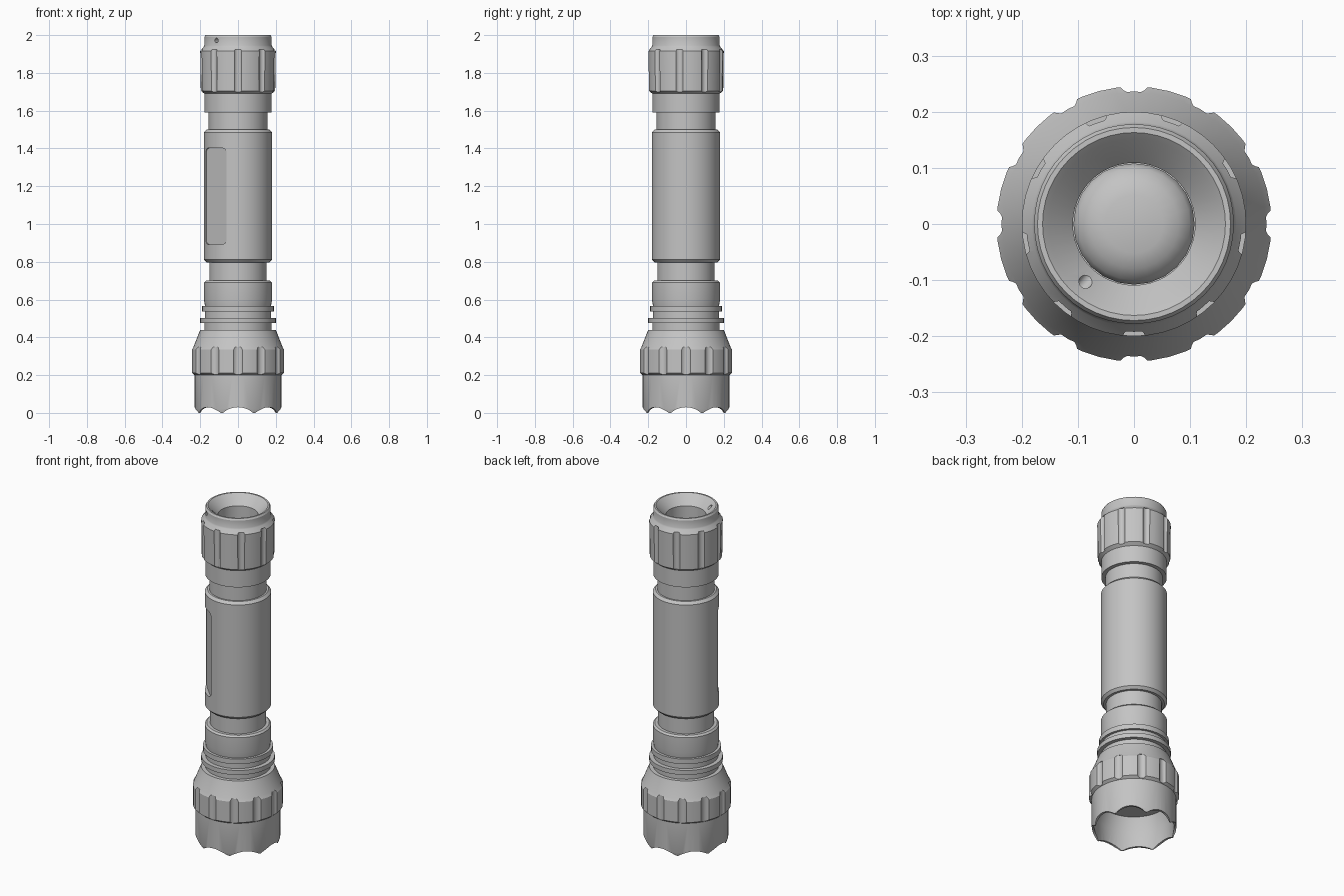
import bpy, bmesh, math
from math import cos, sin, radians, pi
from mathutils import Matrix, Vector

cube = bpy.data.objects.get("Cube")
if cube:
    bpy.data.objects.remove(cube, do_unlink=True)

metal = bpy.data.materials.new("grey_metal")
metal.use_nodes = True
GREY = (0.55, 0.55, 0.55, 1)
metal.diffuse_color = GREY
metal.node_tree.nodes["Principled BSDF"].inputs["Base Color"].default_value = GREY


def add_object(name, bm):
    bmesh.ops.recalc_face_normals(bm, faces=bm.faces)
    mesh = bpy.data.meshes.new(name)
    bm.to_mesh(mesh)
    bm.free()
    obj = bpy.data.objects.new(name, mesh)
    bpy.context.collection.objects.link(obj)
    mesh.materials.append(metal)
    return obj


def lathe(name, profile, steps=48):
    """Spin a (radius, height) profile that starts and ends on the axis."""
    bm = bmesh.new()
    verts = [bm.verts.new((r, 0, z)) for r, z in profile]
    edges = [bm.edges.new(pair) for pair in zip(verts, verts[1:])]
    bmesh.ops.spin(bm, geom=verts + edges, cent=(0, 0, 0), axis=(0, 0, 1),
                   angle=2 * pi, steps=steps, use_merge=True)
    bmesh.ops.remove_doubles(bm, verts=bm.verts, dist=1e-4)
    return add_object(name, bm)


def rod(bm, centre, axis, radius, length, segments=20):
    """Add a cylinder lying along the given axis."""
    turn = Vector(axis).to_track_quat("Z", "Y").to_matrix().to_4x4()
    bmesh.ops.create_cone(bm, cap_ends=True, segments=segments, radius1=radius,
                          radius2=radius, depth=length,
                          matrix=Matrix.Translation(centre) @ turn)


def cut(obj, bm):
    """Subtract the cutter mesh from the object and bake the result."""
    cutter = add_object("cutter", bm)
    cutter.hide_render = True
    mod = obj.modifiers.new("cut", "BOOLEAN")
    mod.operation, mod.solver, mod.object = "DIFFERENCE", "EXACT", cutter
    graph = bpy.context.evaluated_depsgraph_get()
    baked = bpy.data.meshes.new_from_object(obj.evaluated_get(graph))
    obj.modifiers.clear()
    obj.data = baked
    bpy.data.objects.remove(cutter, do_unlink=True)


def flutes(count, orbit, radius, low, high):
    bm = bmesh.new()
    for i in range(count):
        a = -pi / 2 + 2 * pi * i / count
        rod(bm, (orbit * cos(a), orbit * sin(a), (low + high) / 2), (0, 0, 1),
            radius, high - low)
    return bm


# Head: bell with fluted grip band, hollow below
head = lathe("head", [
    (0, 0.2), (0.19, 0.2), (0.215, 0.12), (0.218, 0), (0.223, 0),
    (0.23, 0.02), (0.23, 0.2), (0.245, 0.212), (0.245, 0.335),
    (0.235, 0.352), (0.2, 0.44), (0, 0.44)])
cut(head, flutes(12, 0.262, 0.03, 0.203, 0.35))

# Scalloped front rim
scallops = bmesh.new()
for i in range(8):
    a = i * pi / 4
    d = Vector((cos(a), sin(a), 0))
    rod(scallops, d * 0.23 + Vector((0, 0, -0.09)), d, 0.12, 0.14, 48)
cut(head, scallops)

# Cooling fins and collar
fins = lathe("cooling_fins", [
    (0, 0.435), (0.178, 0.435), (0.178, 0.476), (0.2, 0.476), (0.2, 0.503),
    (0.176, 0.503), (0.176, 0.536), (0.19, 0.536), (0.19, 0.566),
    (0.175, 0.566), (0.18, 0.6), (0.18, 0.69), (0.17, 0.7), (0, 0.7)])

# Battery tube with a neck at each end
body = lathe("body_tube", [
    (0, 0.69), (0.152, 0.69), (0.152, 0.797), (0.166, 0.797), (0.18, 0.812),
    (0.18, 1.485), (0.166, 1.5), (0.156, 1.5), (0.156, 1.6), (0, 1.6)])

# Shallow flat pocket on the front right of the tube
facing = radians(-135)
pocket = bmesh.new()
bmesh.ops.create_cube(pocket, size=1, matrix=Matrix.Diagonal((0.1, 0.154, 0.51, 1)))
uprights = [e for e in pocket.edges
            if abs(e.verts[0].co.x - e.verts[1].co.x) > 0.05]
bmesh.ops.bevel(pocket, geom=uprights, offset=0.025, segments=4, profile=0.5,
                affect="EDGES")
bmesh.ops.transform(pocket, verts=pocket.verts, matrix=Matrix.Translation(
    (0.21 * cos(facing), 0.21 * sin(facing), 1.147)) @ Matrix.Rotation(facing, 4, "Z"))
cut(body, pocket)

# Tail cap with fluted grip and conical recess
tail = lathe("tail_cap", [
    (0, 1.59), (0.178, 1.59), (0.178, 1.69), (0.197, 1.705), (0.2, 1.915),
    (0.182, 1.938), (0.178, 1.945), (0.178, 1.99), (0.172, 2.0),
    (0.163, 2.0), (0.152, 1.99), (0.109, 1.945), (0.109, 1.82), (0, 1.82)])
cut(tail, flutes(9, 0.208, 0.022, 1.7, 1.925))

# Lanyard hole through the tail rim
angle = radians(-130)
lanyard = bmesh.new()
d = Vector((cos(angle), sin(angle), 0))
rod(lanyard, d * 0.165 + Vector((0, 0, 1.972)), d, 0.012, 0.1, 16)
cut(tail, lanyard)

# Domed push button at the bottom of the recess
button = lathe("push_button", [
    (0, 1.81), (0.108, 1.81), (0.108, 1.835), (0.1, 1.85), (0.08, 1.866),
    (0.052, 1.875), (0, 1.875)], 24)

# Smooth shading with sharp edges kept
bpy.ops.object.select_all(action="DESELECT")
for obj in (head, fins, body, tail, button):
    obj.select_set(True)
    bpy.context.view_layer.objects.active = obj
bpy.ops.object.shade_smooth_by_angle(angle=radians(30))
